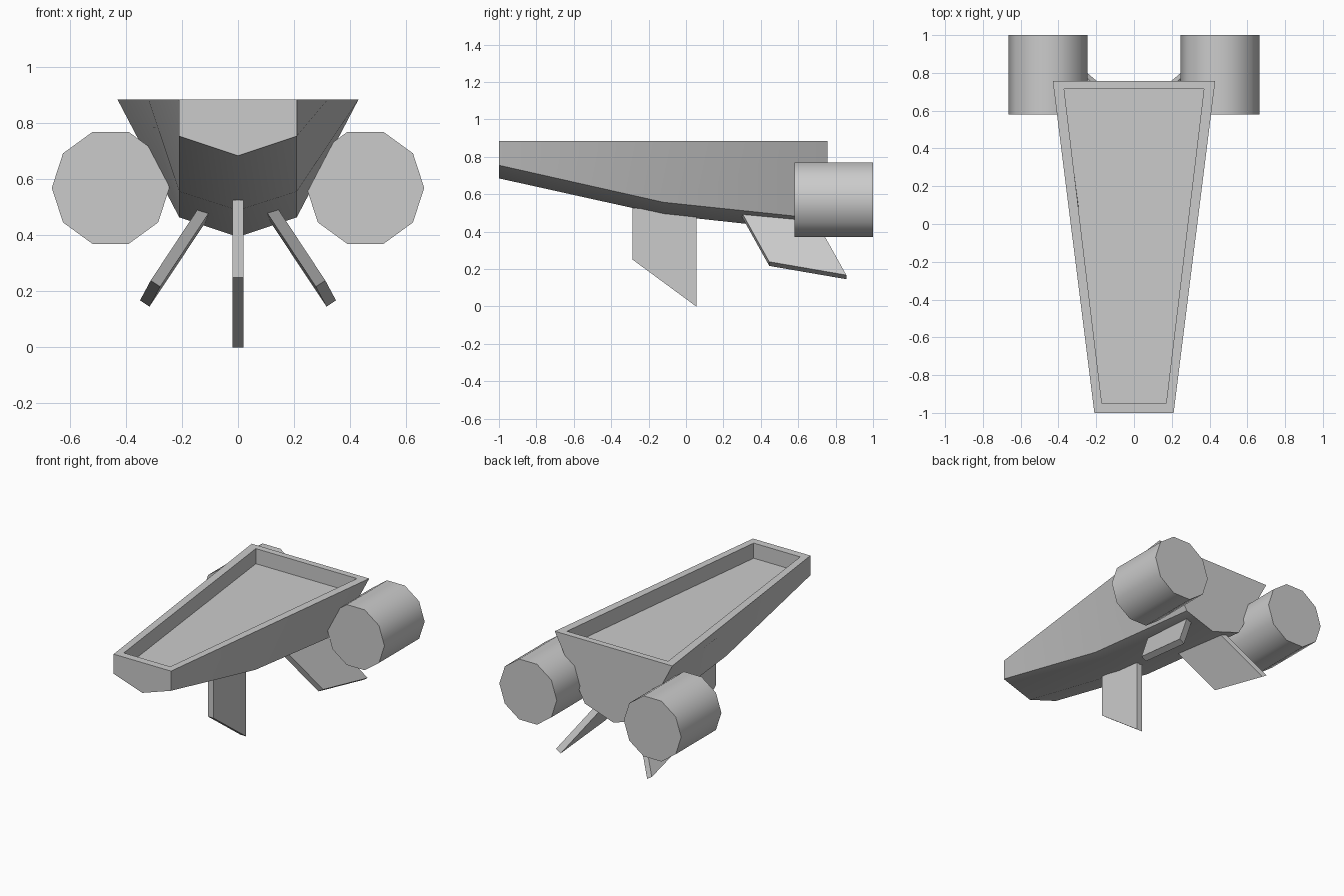
import bpy, bmesh, math
from mathutils import Vector

if "Cube" in bpy.data.objects:
    bpy.data.objects.remove(bpy.data.objects["Cube"])

# Single hull colour
GREY = (0.6, 0.6, 0.6, 1)
grey = bpy.data.materials.new("plain_grey")
grey.use_nodes = True
grey.diffuse_color = GREY
grey.node_tree.nodes["Principled BSDF"].inputs["Base Color"].default_value = GREY


def finish(name, bm):
    """Turn a bmesh into a shaded object with the grey material."""
    bmesh.ops.recalc_face_normals(bm, faces=bm.faces)
    mesh = bpy.data.meshes.new(name)
    bm.to_mesh(mesh)
    bm.free()
    mesh.materials.append(grey)
    obj = bpy.data.objects.new(name, mesh)
    bpy.context.collection.objects.link(obj)
    bpy.ops.object.select_all(action="DESELECT")
    obj.select_set(True)
    bpy.context.view_layer.objects.active = obj
    bpy.ops.object.shade_smooth_by_angle(angle=math.radians(40))
    return obj


def prism(name, outline, sweep):
    """Extrude a planar outline along a sweep vector, centred on the outline."""
    bm = bmesh.new()
    half = Vector(sweep) / 2
    a = [bm.verts.new(Vector(p) - half) for p in outline]
    b = [bm.verts.new(Vector(p) + half) for p in outline]
    n = len(a)
    bm.faces.new(a)
    bm.faces.new(b)
    for i in range(n):
        j = (i + 1) % n
        bm.faces.new((a[i], a[j], b[j], b[i]))
    return finish(name, bm)


# Hull: three cross-sections joined, with a shallow tray sunk in the deck
DECK, TRAY, CHINE_X = 0.885, 0.785, 0.21
# y, deck half width, chine height, keel height, tray y, tray half width
stations = [
    (-1.0, 0.21, 0.755, 0.685, -0.95, 0.17),
    (-0.12, 0.32, 0.557, 0.49, -0.12, 0.27),
    (0.757, 0.43, 0.465, 0.395, 0.715, 0.37),
]
bm = bmesh.new()
rows = []
for y, w, chine, keel, ty, tw in stations:
    section = [
        (-tw, ty, TRAY), (-tw, ty, DECK), (-w, y, DECK), (-CHINE_X, y, chine),
        (0, y, keel),
        (CHINE_X, y, chine), (w, y, DECK), (tw, ty, DECK), (tw, ty, TRAY),
    ]
    rows.append([bm.verts.new(p) for p in section])
for r, s in zip(rows, rows[1:]):
    for i in range(len(r)):
        j = (i + 1) % len(r)
        bm.faces.new((r[i], r[j], s[j], s[i]))
for r in (rows[0], rows[-1]):
    bm.faces.new(r[2:7])                       # outer end wall
    bm.faces.new((r[1], r[2], r[6], r[7]))     # rim
    bm.faces.new((r[0], r[1], r[7], r[8]))     # tray end wall
finish("hull", bm)

# Centre fin under the keel
prism("centre_fin",
      [(0, -0.285, 0.527), (0, -0.285, 0.25), (0, 0.055, 0), (0, 0.055, 0.5)],
      (0.04, 0, 0))

for side, label in ((1, "left"), (-1, "right")):
    # Ten-sided engine
    ring = [(side * 0.455 + 0.21 * math.cos(math.tau * k / 10), 0.79,
             0.57 + 0.21 * math.sin(math.tau * k / 10)) for k in range(10)]
    prism(label + "_engine", ring, (0, 0.42, 0))

    # Swept fin splayed outwards below the tail
    prism(label + "_fin",
          [(side * 0.122, 0.299, 0.49), (side * 0.295, 0.445, 0.228),
           (side * 0.333, 0.857, 0.157), (side * 0.122, 0.68, 0.475)],
          (side * 0.034, 0, 0.022))
